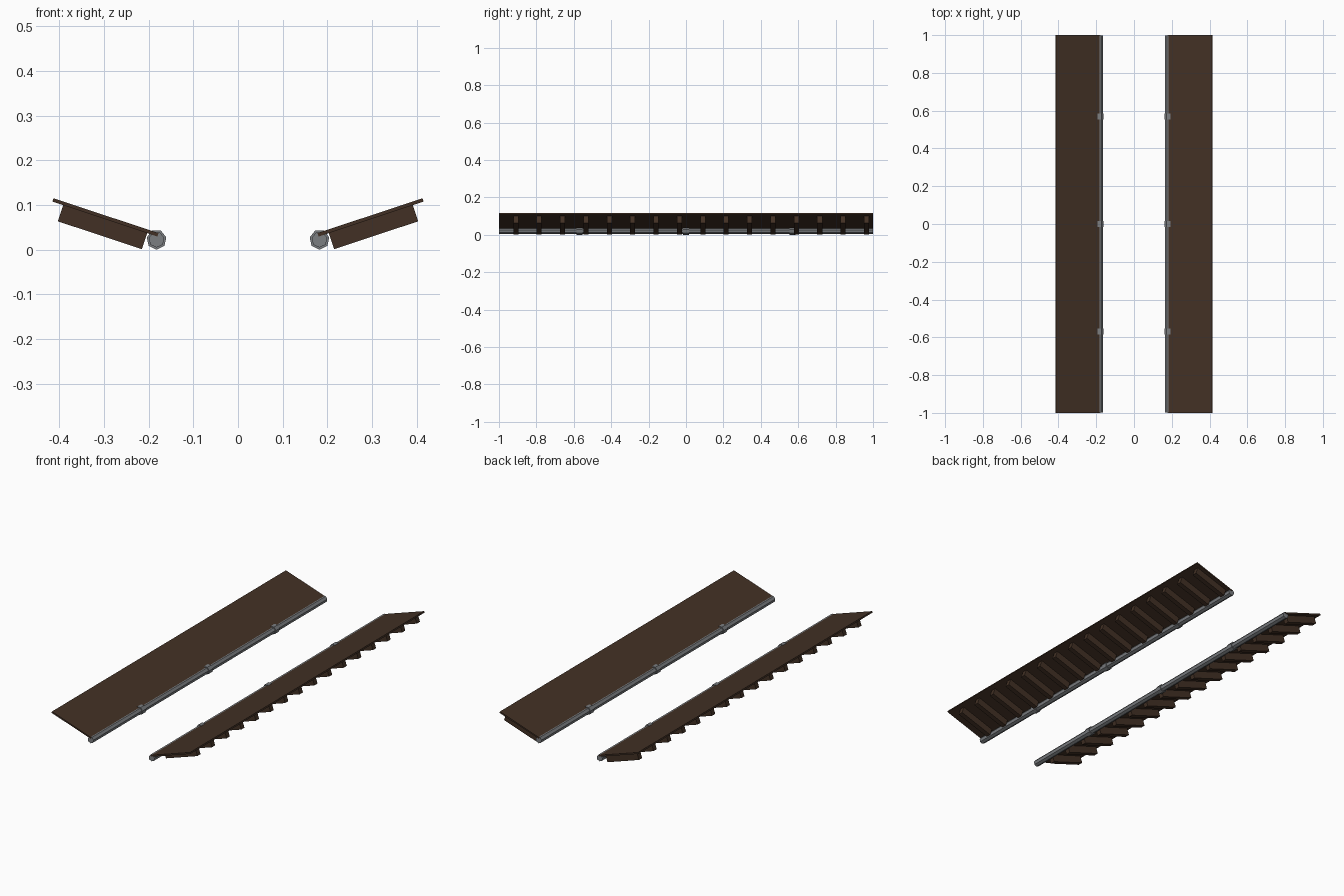
import bpy, math
from mathutils import Vector

if "Cube" in bpy.data.objects:
    bpy.data.objects.remove(bpy.data.objects["Cube"])

SLOPE = math.radians(18.4)
U = Vector((math.cos(SLOPE), math.sin(SLOPE)))
N = Vector((-math.sin(SLOPE), math.cos(SLOPE)))
EDGE = Vector((0.178, 0.037))          # inner top edge of the right slope
PIPE = Vector((0.1825, 0.0225))        # drain pipe centre


def material(name, color):
    m = bpy.data.materials.new(name)
    m.diffuse_color = (*color, 1)
    m.use_nodes = True
    m.node_tree.nodes["Principled BSDF"].inputs["Base Color"].default_value = m.diffuse_color
    return m


wood = material("dark_wood", (0.055, 0.03, 0.018))
metal = material("grey_metal", (0.2, 0.21, 0.22))


def prism(name, profile, y0, y1, mat, side):
    """Extrude an x-z profile along y; side -1 mirrors it across x = 0."""
    pts = [(side * p[0], p[1]) for p in profile]
    if side < 0:
        pts.reverse()
    n = len(pts)
    verts = [(x, y, z) for y in (y0, y1) for x, z in pts]
    faces = [tuple(range(n)), tuple(reversed(range(n, 2 * n)))]
    faces += [(i, i + n, (i + 1) % n + n, (i + 1) % n) for i in range(n)]
    me = bpy.data.meshes.new(name)
    me.from_pydata(verts, [], faces)
    me.materials.append(mat)
    ob = bpy.data.objects.new(name, me)
    bpy.context.collection.objects.link(ob)
    return ob


def slope_rect(u0, u1, n0, n1):
    return [EDGE + U * u + N * n for u, n in ((u0, n0), (u1, n0), (u1, n1), (u0, n1))]


def heptagon(r):
    return [PIPE + Vector((math.cos(a), math.sin(a))) * r
            for a in (-math.pi / 2 + i * math.tau / 7 for i in range(7))]


for side, label in ((-1, "left"), (1, "right")):
    # sloped board
    prism(f"{label}_roof_board", slope_rect(0, 0.248, -0.008, 0), -1, 1, wood, side)
    # rafters under the board
    for i in range(16):
        y = -0.91 + 0.125 * i
        prism(f"{label}_rafter_{i + 1}", slope_rect(0.024, 0.2225, -0.046, -0.007),
              y - 0.0135, y + 0.0135, wood, side)
    # pipe along the inner edge, with three collars
    prism(f"{label}_pipe", heptagon(0.0178), -0.999, 0.999, metal, side)
    for i, y in enumerate((-0.57, 0, 0.57)):
        prism(f"{label}_pipe_collar_{i + 1}", heptagon(0.0225), y - 0.016, y + 0.016, metal, side)
